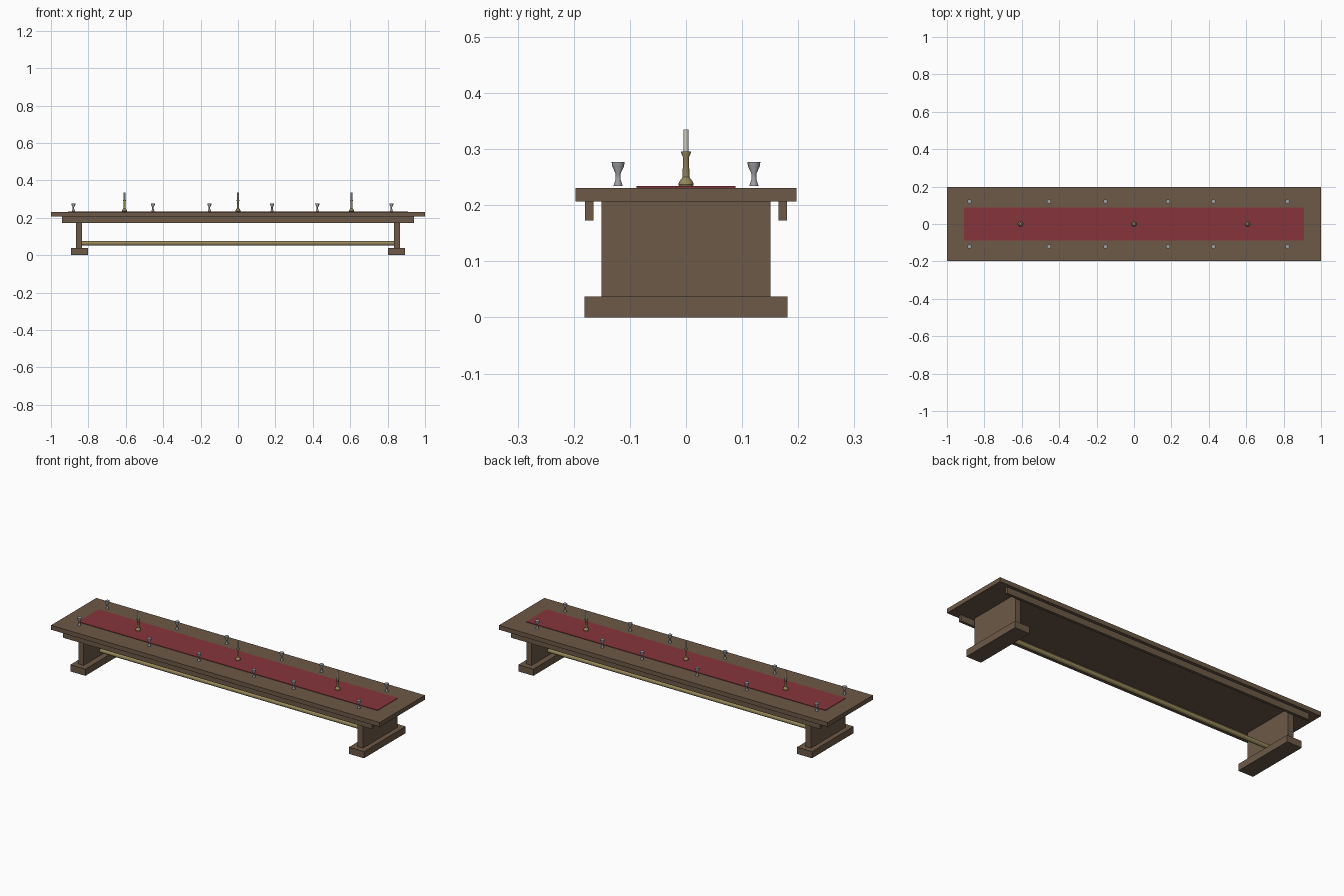
import bpy, bmesh, math

if "Cube" in bpy.data.objects:
    bpy.data.objects.remove(bpy.data.objects["Cube"])


def material(name, rgb):
    m = bpy.data.materials.new(name)
    m.diffuse_color = (*rgb, 1)
    m.use_nodes = True
    m.node_tree.nodes["Principled BSDF"].inputs["Base Color"].default_value = m.diffuse_color
    return m


WOOD = material("wood", (0.15, 0.10, 0.063))
CLOTH = material("red_cloth", (0.24, 0.035, 0.045))
BRASS = material("brass", (0.30, 0.24, 0.10))
WAX = material("wax", (0.62, 0.60, 0.52))
SILVER = material("silver", (0.35, 0.36, 0.38))


def finish(name, bm, mat, smooth=False):
    bmesh.ops.recalc_face_normals(bm, faces=bm.faces)
    me = bpy.data.meshes.new(name)
    bm.to_mesh(me)
    bm.free()
    me.materials.append(mat)
    ob = bpy.data.objects.new(name, me)
    bpy.context.collection.objects.link(ob)
    if smooth:
        bpy.ops.object.select_all(action='DESELECT')
        bpy.context.view_layer.objects.active = ob
        ob.select_set(True)
        bpy.ops.object.shade_smooth_by_angle(angle=math.radians(35))
    return ob


def box(name, x, y, z, mat=WOOD):
    """Box from (min, max) ranges on each axis."""
    bm = bmesh.new()
    bmesh.ops.create_cube(bm, size=1)
    for v in bm.verts:
        v.co = [r[0] if c < 0 else r[1] for c, r in zip(v.co, (x, y, z))]
    return finish(name, bm, mat)


def lathe(name, profile, mat, sides=16):
    """Closed solid turned about z from (radius, height) points."""
    bm = bmesh.new()
    rings = [[bm.verts.new((r * math.cos(2 * math.pi * i / sides),
                            r * math.sin(2 * math.pi * i / sides), z))
              for i in range(sides)] for r, z in profile]
    for a, b in zip(rings, rings[1:]):
        for i in range(sides):
            j = (i + 1) % sides
            bm.faces.new((a[i], a[j], b[j], b[i]))
    bm.faces.new(rings[0])
    bm.faces.new(rings[-1])
    return finish(name, bm, mat, True)


def copy(ob, x, y):
    c = ob.copy()
    c.location = (x, y, 0)
    bpy.context.collection.objects.link(c)


# Top and cloth runner
box("table_top", (-1, 1), (-0.197, 0.197), (0.207, 0.231))
box("table_runner", (-0.91, 0.91), (-0.088, 0.088), (0.231, 0.234), CLOTH)

# Long aprons under the top, front and back
for side, s in (("front", -1), ("back", 1)):
    box(side + "_apron", (-0.94, 0.94), sorted((s * 0.165, s * 0.18)), (0.173, 0.207))

# Slab legs with feet
for side, s in (("left", -1), ("right", 1)):
    box(side + "_leg", sorted((s * 0.834, s * 0.866)), (-0.151, 0.151), (0.037, 0.207))
    box(side + "_foot", sorted((s * 0.802, s * 0.893)), (-0.181, 0.181), (0, 0.037))

# Round stretcher between the legs
rail = lathe("stretcher", [(0.012, -0.836), (0.012, 0.836)], BRASS)
rail.rotation_euler = (0, math.pi / 2, 0)
rail.location = (0, 0, 0.063)

# Candlesticks with candles
stick = lathe("candlestick", [(0.0125, 0.234), (0.0138, 0.237), (0.0125, 0.241),
                              (0.009, 0.246), (0.006, 0.25), (0.0055, 0.286),
                              (0.009, 0.294), (0.009, 0.296)], BRASS)
candle = lathe("candle", [(0.0045, 0.295), (0.0045, 0.335)], WAX)
for ob in (stick, candle):
    for x in (-0.607, 0.607):
        copy(ob, x, 0)

# Goblets along both sides
goblet = lathe("goblet", [(0.008, 0.234), (0.0078, 0.236), (0.0045, 0.246),
                          (0.0043, 0.256), (0.0105, 0.269), (0.0115, 0.277)], SILVER)
seats = [(x, y) for y in (-0.121, 0.121)
         for x in (-0.88, -0.455, -0.153, 0.182, 0.424, 0.82)]
goblet.location = (*seats[0], 0)
for x, y in seats[1:]:
    copy(goblet, x, y)
